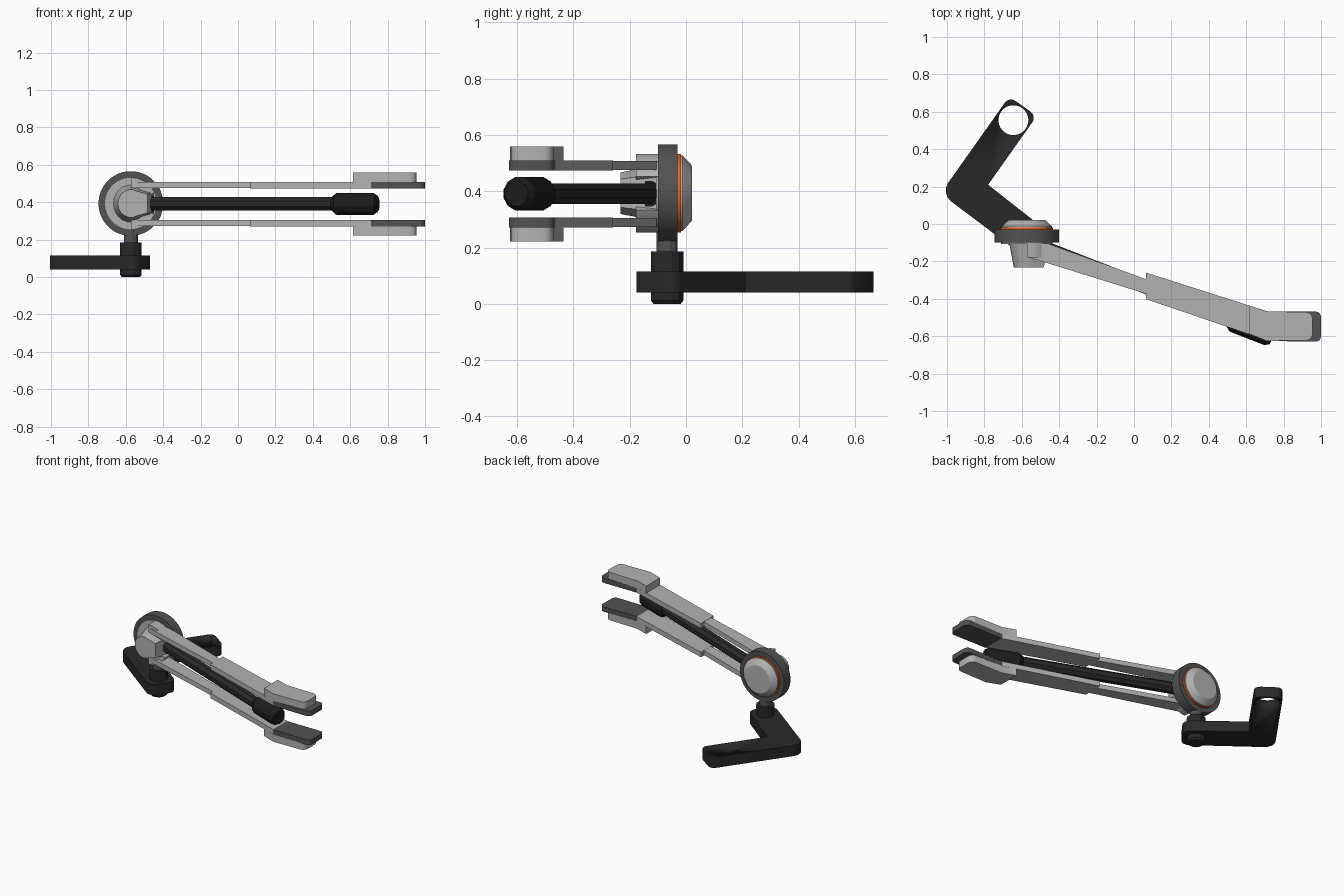
import bpy, bmesh, math
from mathutils import Vector

if "Cube" in bpy.data.objects:
    bpy.data.objects.remove(bpy.data.objects["Cube"])

def material(name, r, g, b):
    m = bpy.data.materials.new(name)
    m.diffuse_color = (r, g, b, 1)
    m.use_nodes = True
    m.node_tree.nodes["Principled BSDF"].inputs["Base Color"].default_value = m.diffuse_color
    return m

BLACK = material("black", 0.012, 0.012, 0.012)
CHAR = material("charcoal", 0.022, 0.022, 0.022)
DARK = material("dark_grey", 0.085, 0.085, 0.085)
LIGHT = material("light_grey", 0.45, 0.45, 0.45)
ORANGE = material("orange", 0.8, 0.12, 0.01)
CX, CY, CZ = -0.573, -0.067, 0.393   # hub position

def finish(name, bm, mat, smooth=True):
    bmesh.ops.recalc_face_normals(bm, faces=bm.faces)
    me = bpy.data.meshes.new(name)
    bm.to_mesh(me)
    bm.free()
    ob = bpy.data.objects.new(name, me)
    bpy.context.collection.objects.link(ob)
    me.materials.append(mat)
    if smooth:
        bpy.ops.object.select_all(action='DESELECT')
        ob.select_set(True)
        bpy.context.view_layer.objects.active = ob
        bpy.ops.object.shade_smooth_by_angle(angle=math.radians(25))
    return ob

def loft(name, sections, mat, smooth=True, rounds=None, segs=4):
    """Skin matching closed sections; rounds = {corner index: radius}."""
    bm = bmesh.new()
    rings = [[bm.verts.new(p) for p in s] for s in sections]
    n = len(rings[0])
    for a, b in zip(rings, rings[1:]):
        for i in range(n):
            j = (i + 1) % n
            bm.faces.new((a[i], a[j], b[j], b[i]))
    bm.faces.new(rings[0])
    bm.faces.new(rings[-1])
    corners = [(bm.edges.get((rings[0][i], rings[1][i])), r) for i, r in (rounds or {}).items()]
    for r in sorted({r for _, r in corners}):
        bmesh.ops.bevel(bm, geom=[e for e, q in corners if q == r], offset=r,
                        segments=segs, profile=0.5, affect='EDGES')
    return finish(name, bm, mat, smooth)

def prism(name, pts, z0, z1, mat, rounds=None):
    return loft(name, [[(x, y, z) for x, y in pts] for z in (z0, z1)], mat, rounds=rounds)

def lathe(name, origin, direction, profile, mat, seg=32, smooth=True):
    """Turn (distance, radius) pairs about an axis."""
    q = Vector(direction).to_track_quat('Z', 'Y')
    o = Vector(origin)
    secs = [[o + q @ Vector((r * math.cos(a), r * math.sin(a), t))
             for a in [math.tau * (k + 0.5) / seg for k in range(seg)]] for t, r in profile]
    return loft(name, secs, mat, smooth)

# Angled mounting bracket with a round hole
bracket = prism("bracket", [(-0.449, -0.05), (-0.557, -0.196), (-1.034, 0.163),
                            (-0.667, 0.682), (-0.52, 0.577), (-0.78, 0.21)],
                0.04, 0.115, CHAR, {0: 0.05, 1: 0.05, 2: 0.07, 3: 0.04, 4: 0.04})
cutter = lathe("hole_cutter", (-0.645, 0.555, -0.1), (0, 0, 1), [(0, 0.08), (0.4, 0.08)], CHAR)
cutter.hide_render = True
cutter.hide_viewport = True
cutter.display_type = 'WIRE'
mod = bracket.modifiers.new("hole", 'BOOLEAN')
mod.operation = 'DIFFERENCE'
mod.solver = 'EXACT'
mod.object = cutter

# Pivot knob and neck up to the hub
lathe("pivot_knob", (CX, CY, 0), (0, 0, 1),
      [(0, 0.05), (0.012, 0.06), (0.185, 0.06)], CHAR, 12, False)
lathe("neck", (CX, CY, 0.18), (0, 0, 1), [(0, 0.039), (0.09, 0.039)], DARK, 12)

# Hub: disc, front plate, orange ring and bevelled back cap
hub = (CX, 0, CZ)
lathe("hub_disc", hub, (0, 1, 0), [(-0.1, 0.173), (-0.03, 0.173)], DARK, 40)
lathe("hub_front_plate", hub, (0, 1, 0), [(-0.106, 0.138), (-0.09, 0.138)], LIGHT, 40)
lathe("hub_ring", hub, (0, 1, 0), [(-0.035, 0.14), (-0.018, 0.14)], ORANGE, 40)
lathe("hub_back_cap", hub, (0, 1, 0),
      [(-0.02, 0.135), (-0.012, 0.134), (0.017, 0.103), (0.021, 0.096)], LIGHT, 40)

# Tapered front boss, drawn out toward the rod
def boss_section(y, s):
    pts = [(0.07 * math.cos(a), 0.075 * math.sin(a))
           for a in [math.radians(60 + 20 * k) for k in range(13)]]
    pts += [(0.09, -0.05), (0.09, 0.05)]
    return [(CX + s * x, y, CZ + s * z) for x, z in pts]
loft("hub_boss", [boss_section(-0.1, 1.35), boss_section(-0.232, 1.0)], LIGHT)

# Paired arms, mirrored above and below the rod
for side, s in (("upper", 1), ("lower", -1)):
    def z(h):
        return CZ - 0.003 + s * h
    arc = [math.radians(90 - 13 * k) for k in range(6)]
    root = [(CX + 0.14 * math.cos(a), CZ + s * 0.14 * math.sin(a)) for a in arc]
    root += [(CX + 0.09 * math.cos(a), CZ + s * 0.09 * math.sin(a)) for a in reversed(arc)]
    loft(side + "_arm_root", [[(x, y, h) for x, h in root] for y in (-0.178, -0.095)], LIGHT)
    prism(side + "_arm", [(-0.573, -0.1), (-0.46, -0.105), (0.07, -0.297), (0.07, -0.375),
                          (-0.573, -0.175)], z(0.085), z(0.118), LIGHT)
    prism(side + "_arm_wide", [(0.065, -0.26), (0.71, -0.466), (0.71, -0.622), (0.065, -0.402)],
          z(0.084), z(0.119), LIGHT)
    prism(side + "_tip", [(0.71, -0.468), (1.0, -0.468), (1.0, -0.63), (0.71, -0.625)],
          z(0.084), z(0.119), DARK, {1: 0.03, 2: 0.03})
    prism(side + "_pad", [(0.615, -0.435), (0.71, -0.467), (0.955, -0.472), (0.955, -0.622),
                          (0.71, -0.625), (0.615, -0.587)],
          z(0.117), z(0.169), LIGHT, {2: 0.035, 3: 0.035})

# Central rod with collar and grip
start, end = Vector((-0.50, -0.118, CZ - 0.002)), Vector((0.742, -0.602, CZ - 0.002))
d = end - start
L = d.length
lathe("rod", start, d, [(0, 0.039), (L - 0.1, 0.039)], CHAR, 8, False)
lathe("rod_collar", start, d, [(0, 0.047), (0.045, 0.047)], BLACK, 12)
lathe("rod_grip", start, d, [(L - 0.25, 0.042), (L - 0.225, 0.061), (L - 0.025, 0.061),
                             (L, 0.045)], BLACK, 12, False)
